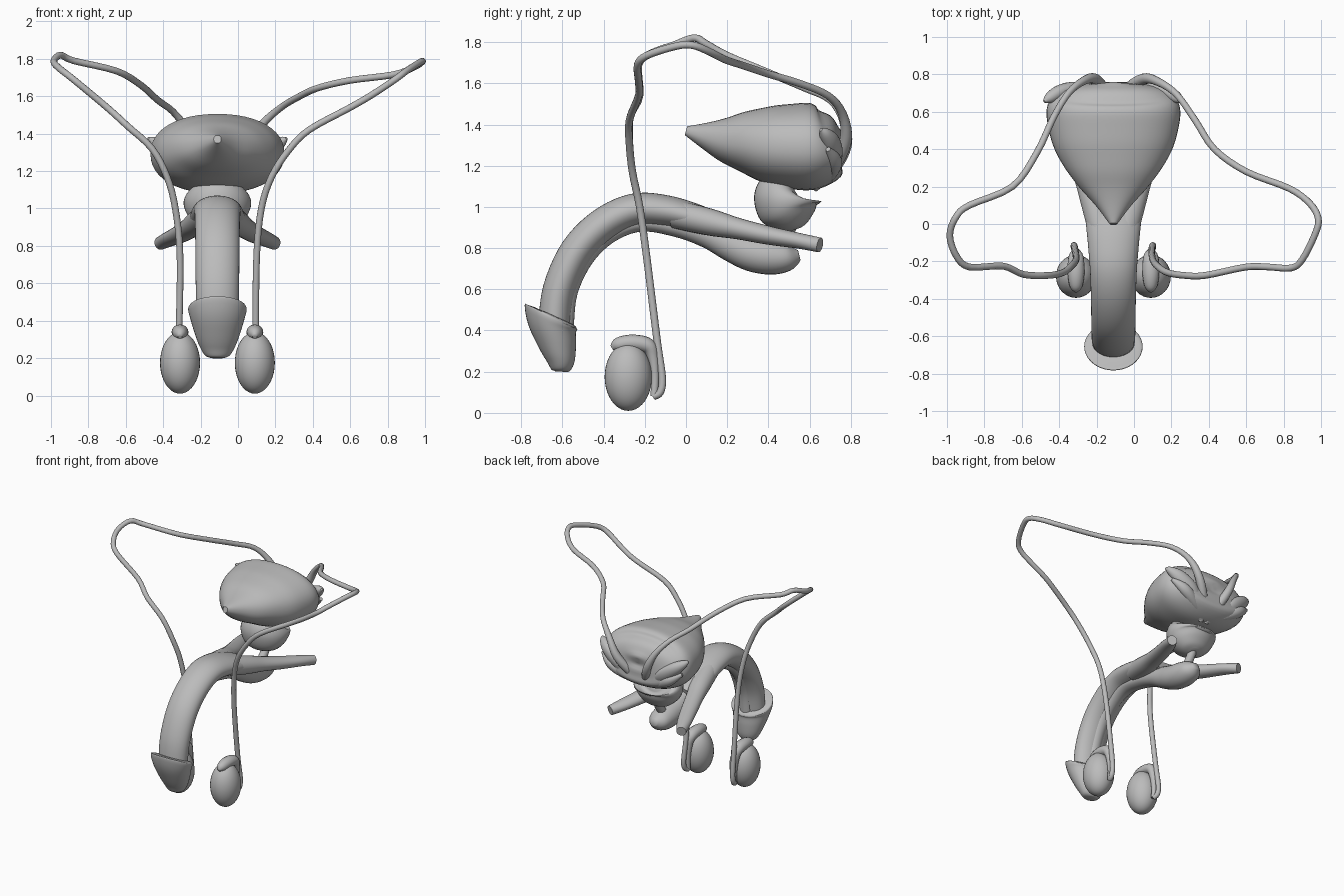
import bpy, bmesh, math
from mathutils import Vector

CX = -0.11  # symmetry plane of the central organs
mat = bpy.data.materials.new("plain_grey")
mat.diffuse_color = (0.5, 0.5, 0.5, 1)


def spline(pts, k):
    """Catmull-Rom through rows of numbers."""
    out = []
    for i in range(len(pts) - 1):
        p = [pts[max(i - 1, 0)], pts[i], pts[i + 1], pts[min(i + 2, len(pts) - 1)]]
        for j in range(k):
            t = j / k
            out.append([0.5 * (2 * b + (c - a) * t + (2 * a - 5 * b + 4 * c - d) * t * t
                               + (3 * b - a - 3 * c + d) * t ** 3) for a, b, c, d in zip(*p)])
    return out + [list(pts[-1])]


def sweep(name, pts, n=24, k=5, power=2.0, warp=None):
    """Skin elliptical rings (x, y, z, half width, half depth) along a path."""
    rows = spline(pts, k)
    bm = bmesh.new()
    rings, u = [], Vector((1, 0, 0))
    for i, r in enumerate(rows):
        t = (Vector(rows[min(i + 1, len(rows) - 1)][:3]) - Vector(rows[max(i - 1, 0)][:3])).normalized()
        u = (u - t * u.dot(t)).normalized()
        v = t.cross(u)
        ring = []
        for j in range(n):
            a = 2 * math.pi * j / n
            c, s = math.cos(a), math.sin(a)
            c = math.copysign(abs(c) ** (2 / power), c)
            s = math.copysign(abs(s) ** (2 / power), s)
            co = Vector(r[:3]) + u * c * max(r[3], .004) + v * s * max(r[4], .004)
            ring.append(bm.verts.new(warp(co) if warp else co))
        rings.append(ring)
    for a, b in zip(rings, rings[1:]):
        for j in range(n):
            bm.faces.new((a[j], a[(j + 1) % n], b[(j + 1) % n], b[j]))
    bm.faces.new(rings[0][::-1])
    bm.faces.new(rings[-1])
    bmesh.ops.recalc_face_normals(bm, faces=bm.faces)
    me = bpy.data.meshes.new(name)
    bm.to_mesh(me)
    bm.free()
    ob = bpy.data.objects.new(name, me)
    bpy.context.collection.objects.link(ob)
    finish(ob)
    return ob


def finish(ob):
    ob.data.materials.append(mat)
    bpy.ops.object.select_all(action='DESELECT')
    ob.select_set(True)
    bpy.context.view_layer.objects.active = ob
    bpy.ops.object.shade_smooth_by_angle(angle=math.radians(50))


def mid(rows):
    return [(CX, *r) for r in rows]


# bladder: pointed at the front, broad at the back
sweep("bladder", mid([
    (0, 1.37, .02, .022), (.1, 1.345, .095, .068), (.2, 1.325, .185, .115), (.3, 1.315, .26, .155),
    (.4, 1.303, .315, .188), (.5, 1.295, .345, .205), (.6, 1.293, .358, .212), (.67, 1.3, .335, .19),
    (.72, 1.315, .27, .145), (.745, 1.32, .15, .08), (.75, 1.32, .02, .02)]), n=48, k=4, power=2.2)

# prostate and urethra
sweep("prostate", mid([
    (.53, .89, .03, .03), (.525, .905, .09, .07), (.51, .95, .145, .125), (.495, 1.0, .176, .155),
    (.495, 1.05, .178, .163), (.505, 1.08, .15, .14), (.52, 1.092, .08, .08)]), n=36)
sweep("urethra", mid([(.52, .94, .035, .035), (.49, .87, .03, .03), (.42, .78, .035, .035)]))

# shaft with underlying spongy body and bulb
sweep("shaft", mid([
    (-.64, .42, .112, .078), (-.615, .6, .116, .08), (-.53, .785, .118, .082), (-.4, .915, .12, .082),
    (-.25, .985, .125, .08), (-.1, .98, .137, .077), (.05, .945, .15, .068), (.15, .915, .14, .05),
    (.23, .89, .08, .03)]), n=36)
sweep("spongy_body", mid([
    (-.59, .42, .05, .045), (-.57, .59, .05, .045), (-.49, .755, .052, .045), (-.37, .87, .055, .045),
    (-.22, .925, .06, .045), (-.05, .905, .065, .05), (.1, .865, .07, .063), (.22, .815, .08, .08),
    (.32, .775, .092, .088), (.42, .757, .092, .086), (.5, .755, .075, .065), (.55, .765, .025, .025)]))


# glans: rings tilted toward the rim
def tilt(co):
    f = min(max((co.z - .2) / .24, 0), 1)
    return Vector((co.x, co.y, co.z - .44 * f * (co.y + .655)))


sweep("glans", mid([
    (-.605, .2, .03, .03), (-.605, .215, .065, .05), (-.61, .27, .096, .073), (-.63, .35, .125, .1),
    (-.65, .42, .147, .12), (-.655, .455, .156, .127), (-.655, .472, .15, .122),
    (-.655, .478, .115, .08)]), n=36, warp=tilt)

# paired parts
for side, s in (("left", -1), ("right", 1)):
    def pair(rows):
        return [(CX + s * r[0], *r[1:]) for r in rows]

    sweep("crus_" + side, pair([
        (.05, -.05, .965, .08, .07), (.1, .12, .925, .075, .065), (.145, .25, .895, .065, .052),
        (.2, .4, .862, .06, .045), (.26, .55, .835, .052, .038), (.305, .65, .815, .035, .036)]))
    sweep("seminal_vesicle_" + side, pair([
        (.03, .63, 1.1, .02, .02), (.1, .68, 1.16, .04, .035), (.19, .715, 1.24, .055, .04),
        (.28, .705, 1.31, .05, .04), (.34, .675, 1.355, .03, .03), (.37, .655, 1.375, .008, .008)]))
    sweep("vesicle_lobe_" + side, pair([
        (.04, .64, 1.11, .02, .02), (.14, .695, 1.16, .035, .035), (.25, .72, 1.22, .04, .035),
        (.34, .69, 1.28, .012, .012)]))

    # testis and epididymis
    bpy.ops.mesh.primitive_uv_sphere_add(segments=32, ring_count=20, location=(CX + s * .2, -.28, .175))
    testis = bpy.context.object
    testis.name = "testis_" + side
    testis.scale = (.107, .115, .165)
    finish(testis)
    sweep("epididymis_" + side, pair([
        (.2, -.36, .315, .012, .012), (.2, -.33, .33, .035, .035), (.2, -.26, .34, .045, .04),
        (.2, -.185, .325, .042, .038), (.2, -.16, .27, .03, .028), (.2, -.15, .17, .02, .02),
        (.2, -.155, .08, .018, .018)]), n=16)

# sperm ducts: long tubes that widen behind the bladder
ducts = {
    "right": [
        (.09, -.155, .08), (.1, -.125, .1), (.1, -.115, .17), (.095, -.14, .35), (.1, -.19, .75),
        (.125, -.225, 1.0), (.18, -.26, 1.17), (.27, -.275, 1.31), (.38, -.275, 1.42), (.6, -.23, 1.54),
        (.72, -.23, 1.61), (.84, -.235, 1.69), (.9, -.19, 1.735), (.97, -.05, 1.78), (.985, .03, 1.785),
        (.94, .11, 1.755), (.83, .19, 1.715), (.6, .28, 1.685), (.43, .4, 1.645), (.33, .55, 1.6),
        (.23, .69, 1.54), (.13, .76, 1.45), (.05, .775, 1.32), (-.04, .71, 1.19), (-.09, .62, 1.09)],
    "left": [
        (-.31, -.155, .08), (-.32, -.125, .1), (-.32, -.115, .17), (-.315, -.14, .35), (-.31, -.19, .75),
        (-.335, -.225, 1.0), (-.38, -.26, 1.17), (-.46, -.275, 1.32), (-.59, -.27, 1.44), (-.7, -.225, 1.54),
        (-.88, -.23, 1.69), (-.95, -.17, 1.745), (-.985, -.06, 1.785), (-.95, .04, 1.82), (-.88, .1, 1.79),
        (-.65, .2, 1.735), (-.52, .38, 1.66), (-.43, .57, 1.58), (-.35, .7, 1.52), (-.27, .765, 1.42),
        (-.21, .775, 1.3), (-.16, .71, 1.18), (-.13, .62, 1.09)],
}
for side, path in ducts.items():
    radii = [.018] * (len(path) - 4) + [.022, .03, .032, .02]
    sweep("sperm_duct_" + side, [(*p, r, r) for p, r in zip(path, radii)], n=14, k=4)
